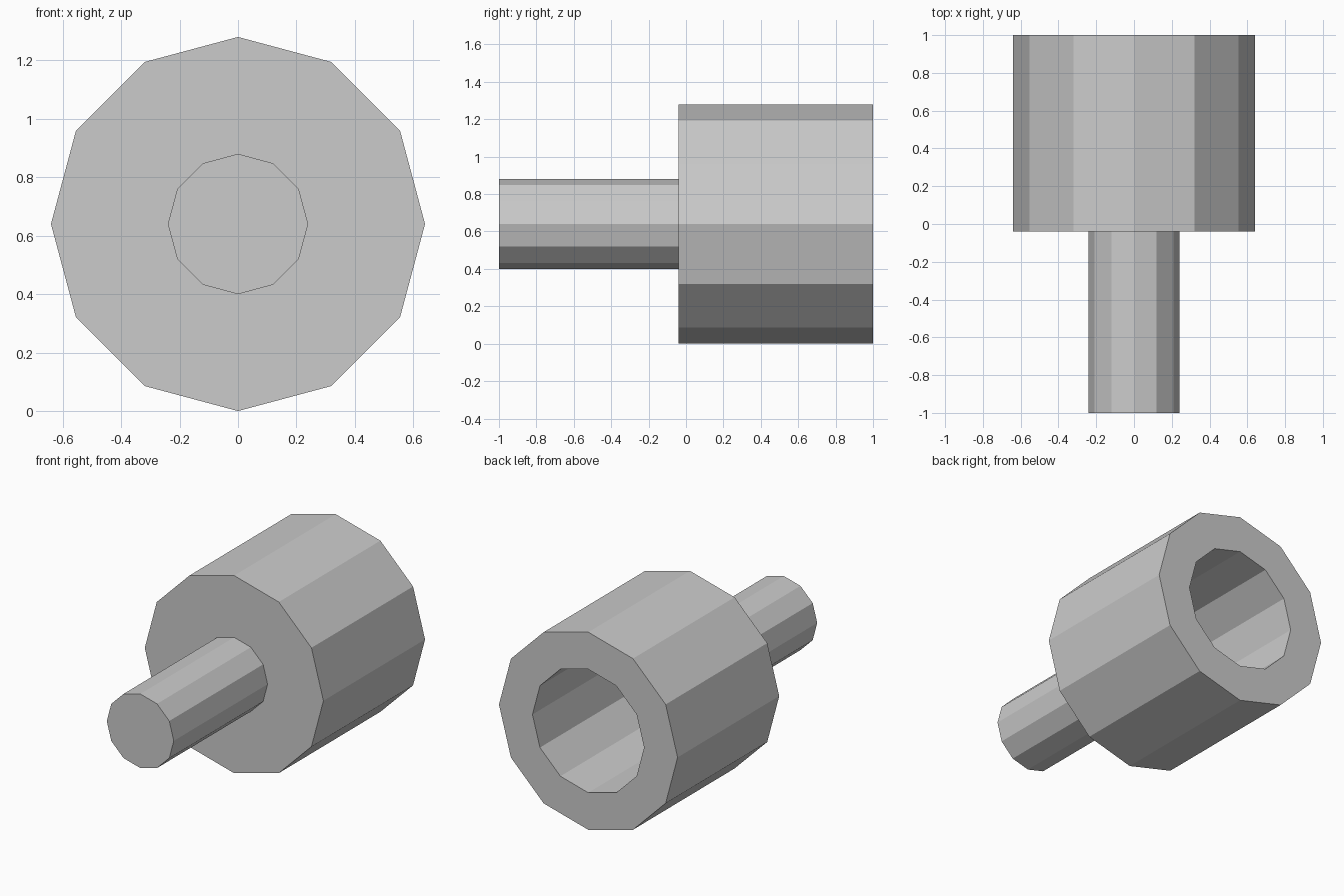
import bpy
import bmesh
from math import cos, sin, tau

SIDES = 12
AXIS_Z = 0.64

cube = bpy.data.objects.get("Cube")
if cube:
    bpy.data.objects.remove(cube, do_unlink=True)

# Single grey colour
grey = bpy.data.materials.new("grey")
grey.use_nodes = True
grey.diffuse_color = (0.6, 0.6, 0.6, 1)
grey.node_tree.nodes["Principled BSDF"].inputs["Base Color"].default_value = grey.diffuse_color


def lathe(name, profile):
    """Turn (radius, y) points around the lengthwise axis and cap both ends."""
    bm = bmesh.new()
    rings = []
    for radius, y in profile:
        rings.append([bm.verts.new((radius * cos(tau * i / SIDES), y,
                                    AXIS_Z + radius * sin(tau * i / SIDES)))
                      for i in range(SIDES)])
    for a, b in zip(rings, rings[1:]):
        for i in range(SIDES):
            j = (i + 1) % SIDES
            bm.faces.new((a[i], a[j], b[j], b[i]))
    bm.faces.new(rings[0])
    bm.faces.new(rings[-1])
    bmesh.ops.recalc_face_normals(bm, faces=bm.faces)
    mesh = bpy.data.meshes.new(name)
    bm.to_mesh(mesh)
    bm.free()
    mesh.materials.append(grey)
    obj = bpy.data.objects.new(name, mesh)
    bpy.context.collection.objects.link(obj)
    return obj


# Wide barrel with a deep blind bore open at the back
lathe("socket_barrel", [(0.64, -0.04), (0.64, 1), (0.4, 1), (0.4, 0.04)])

# Narrow solid shaft at the front
lathe("shaft", [(0.24, -1), (0.24, -0.04)])
